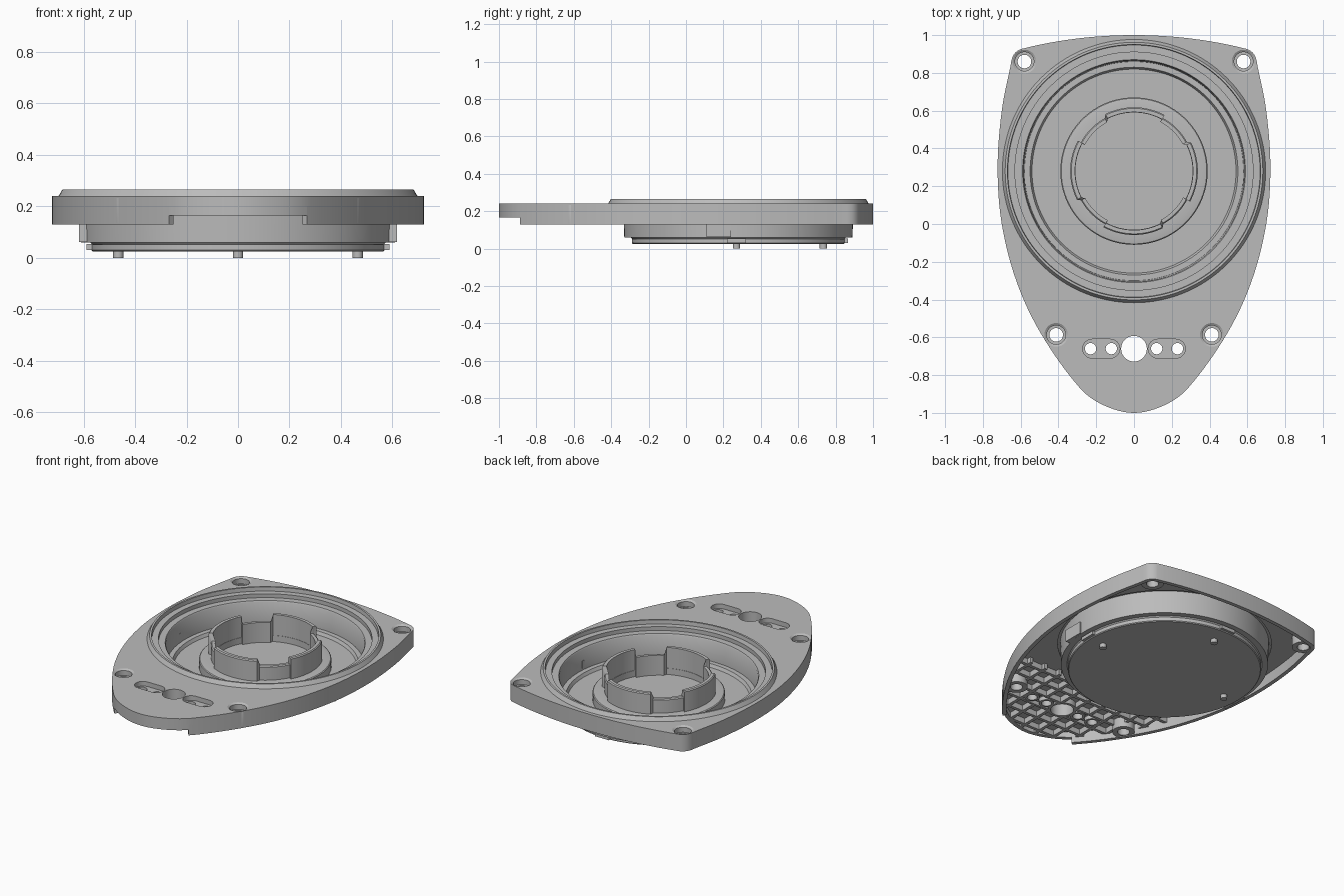
import bpy, bmesh, math
from mathutils import Vector, Matrix
from mathutils.geometry import interpolate_bezier

if "Cube" in bpy.data.objects:
    bpy.data.objects.remove(bpy.data.objects["Cube"], do_unlink=True)

grey = bpy.data.materials.new("plain_grey")
grey.use_nodes = True
GREY = (0.5, 0.5, 0.5, 1)
grey.diffuse_color = GREY
grey.node_tree.nodes["Principled BSDF"].inputs["Base Color"].default_value = GREY

CY = 0.28            # bowl centre on y
TOP, SKIN, BASE, CUT = 0.24, 0.2, 0.13, 0.165


def finish(name, bm):
    bmesh.ops.recalc_face_normals(bm, faces=bm.faces)
    mesh = bpy.data.meshes.new(name)
    bm.to_mesh(mesh)
    bm.free()
    mesh.materials.append(grey)
    ob = bpy.data.objects.new(name, mesh)
    bpy.context.collection.objects.link(ob)
    return ob


def prism(name, pts, z0, z1):
    bm = bmesh.new()
    face = bm.faces.new([bm.verts.new((x, y, z0)) for x, y in pts])
    ext = bmesh.ops.extrude_face_region(bm, geom=[face])["geom"]
    bmesh.ops.translate(bm, vec=(0, 0, z1 - z0),
                        verts=[g for g in ext if isinstance(g, bmesh.types.BMVert)])
    return finish(name, bm)


def lathe(name, profile, centre, steps=96, closed=False):
    bm = bmesh.new()
    vs = [bm.verts.new((r, 0, z)) for r, z in profile]
    edges = [bm.edges.new(p) for p in zip(vs, vs[1:] + ([vs[0]] if closed else []))]
    bmesh.ops.spin(bm, geom=vs + edges, axis=(0, 0, 1), cent=(0, 0, 0),
                   steps=steps, angle=math.tau)
    bmesh.ops.remove_doubles(bm, verts=bm.verts, dist=1e-5)
    bmesh.ops.translate(bm, vec=(*centre, 0), verts=bm.verts)
    return finish(name, bm)


def disc(name, r, z0, z1, centre, steps=40):
    return lathe(name, [(0, z0), (r, z0), (r, z1), (0, z1)], centre, steps)


def boxes(name, centres, size):
    bm = bmesh.new()
    for c in centres:
        bmesh.ops.create_cube(bm, size=1, matrix=Matrix.Translation(c)
                              @ Matrix.Diagonal((*size, 1)))
    return finish(name, bm)


def cut(ob, *cutters):
    for c in cutters:
        mod = ob.modifiers.new("cut", 'BOOLEAN')
        mod.operation, mod.solver, mod.object = 'DIFFERENCE', 'EXACT', c
        bpy.context.view_layer.objects.active = ob
        bpy.ops.object.modifier_apply(modifier=mod.name)
        bpy.data.objects.remove(c, do_unlink=True)


def pill(x0, x1, y, r, n=12):
    arc = [math.pi * (i / n - 0.5) for i in range(n + 1)]
    return ([(x1 - r + r * math.cos(a), y + r * math.sin(a)) for a in arc]
            + [(x0 + r - r * math.cos(a), y - r * math.sin(a)) for a in arc])


# Shield outline, right half smoothed then mirrored
half = [Vector(p) for p in [(0, 1), (.3, .982), (.595, .927), (.638, .895), (.655, .83), (.70, .6),
                            (.722, .3), (.70, 0), (.62, -.31), (.49, -.585), (.285, -.87),
                            (.16, -.96), (0, -1)]]
ctrl = [Vector((-.3, .982))] + half + [Vector((-.16, -.96))]
curve = []
for a, b, c, d in zip(ctrl, ctrl[1:], ctrl[2:], ctrl[3:]):
    reach = (c - b).length / 3
    pts = interpolate_bezier(b, b + (c - a).normalized() * reach,
                             c - (d - b).normalized() * reach, c, 7)
    curve += [p.to_2d() for p in pts[:-1]]
curve.append(half[-1])
outline = curve + [Vector((-p.x, p.y)) for p in curve[-2:0:-1]]
inset = []
for i, p in enumerate(outline):
    t = (outline[(i + 1) % len(outline)] - outline[i - 1]).normalized()
    inset.append(p + 0.025 * Vector((t.y, -t.x)))

# Positions of screws and slot holes
screws = [(s * x, y) for s in (-1, 1) for x, y in ((.58, .86), (.412, -.587))]
pins = [(s * x, -.66) for s in (-1, 1) for x in (.12, .23)]
slots = [(-.272, -.075), (.075, .272)]


def hole_cutters():
    return ([disc("cutter", .0625, .1, .3, c) for c in screws]
            + [disc("cutter", .068, .1, .3, (0, -.66))]
            + [prism("cutter", pill(a, b, -.66, .05), .1, .3) for a, b in slots]
            + [disc("cutter", .63, 0, .3, (0, CY), 96)])


# Cover plate
cover = prism("cover_plate", outline, SKIN, TOP)
cut(cover, *hole_cutters())

# Skirt wall under the plate edge, lower edge stepped up across the front
low = [CUT if (p + outline[(i + 1) % len(outline)]).y / 2 < -.885 else BASE
       for i, p in enumerate(outline)]
bm = bmesh.new()
stations = []
for i, (o, n) in enumerate(zip(outline, inset)):
    for z in ([low[i]] if low[i] == low[i - 1] else [low[i - 1], low[i]]):
        stations.append([bm.verts.new((q.x, q.y, h)) for q, h in
                         ((o, SKIN), (o, z), (n, z), (n, SKIN + .002))])
for a, b in zip(stations, stations[1:] + stations[:1]):
    for i in range(3):
        bm.faces.new((a[i], a[i + 1], b[i + 1], b[i]))
bmesh.ops.remove_doubles(bm, verts=bm.verts, dist=1e-5)
skirt = finish("skirt_wall", bm)

# Stiffening lattice under the front
lattice = prism("underside_lattice", [p for p in inset if p.y < -.33], CUT, SKIN + .004)
STEP = .11
cells = [(i * STEP, -.66 + j * STEP, .15) for i in range(-6, 7) for j in range(-3, 4)]
cut(lattice, boxes("cutter", cells, (STEP - .02, STEP - .02, .1)), *hole_cutters())

# Screw bosses, centre tube, and recessed slots with pin holes
parts = [cover, skirt, lattice]
for c in screws:
    parts.append(lathe("screw_boss", [(.036, .135), (.066, .135), (.066, .232), (.0625, TOP),
                                      (.05, .232), (.05, .2), (.036, .2)], c, 40, True))
parts.append(lathe("centre_tube", [(.068, CUT), (.085, CUT), (.085, .206), (.068, .206)],
                   (0, -.66), 40, True))
for a, b in slots:
    tray = prism("slot_tray", pill(a - .004, b + .004, -.66, .054), .19, .21)
    cut(tray, *[disc("cutter", .03, .1, .3, c) for c in pins if a < c[0] < b])
    parts.append(tray)
for c in pins:
    parts.append(lathe("pin_boss", [(.03, CUT), (.045, CUT), (.045, .205), (.03, .205)],
                       c, 32, True))

# Round bowl with raised rim, ledge, floor bead and central pedestal
parts.append(lathe("bowl", [
    (0, .045), (.56, .045), (.575, .06), (.61, .06), (.615, .205), (.69, .205), (.697, TOP),
    (.682, .265), (.67, .265), (.665, .215), (.59, .215), (.585, .207), (.58, .08),
    (.55, .08), (.54, .06), (.39, .06), (.39, .11), (.385, .115), (.355, .12), (.31, .12),
    (.31, .08), (0, .08)], (0, CY), 128))

# Bayonet collar: four tall outer arcs joined by lower recessed arcs
bm = bmesh.new()
rings = []
for q in range(4):
    for k in range(-28, 63, 3):
        recessed = k > 28
        r0, r1, top = (.295, .32, .21) if recessed else (.312, .338, .255)
        ang = math.radians(q * 90 + (k if recessed else k * 1.02))
        d = Vector((math.cos(ang), math.sin(ang), 0))
        rings.append([bm.verts.new(d * r + Vector((0, CY, z)))
                      for r, z in ((r0, .075), (r1, .075), (r1, top - .006),
                                   (r1 - .006, top), (r0, top))])
for a, b in zip(rings, rings[1:] + rings[:1]):
    for i in range(5):
        j = (i + 1) % 5
        bm.faces.new((a[i], a[j], b[j], b[i]))
parts.append(finish("bayonet_collar", bm))

# Base lid with clips and three feet
parts.append(lathe("base_lid", [(0, .025), (.565, .025), (.57, .03), (.57, .052), (0, .052)],
                   (0, CY), 128))
for s in (-1, 1):
    parts.append(boxes("lid_clip", [(s * .565, .27, .042)], (.045, .1, .022)))
    parts.append(boxes("bowl_side_pad", [(s * .598, .175, .1)], (.04, .13, .078)))
parts.append(boxes("lid_clip_back", [(0, .845, .042)], (.1, .04, .022)))
for c in ((-.465, .27), (.465, .27), (0, .735)):
    parts.append(disc("foot", .02, 0, .03, c, 24))

# Smooth curved surfaces, keep sharp edges
bpy.ops.object.select_all(action='DESELECT')
for ob in parts:
    ob.select_set(True)
bpy.context.view_layer.objects.active = cover
bpy.ops.object.shade_smooth_by_angle(angle=math.radians(30))
